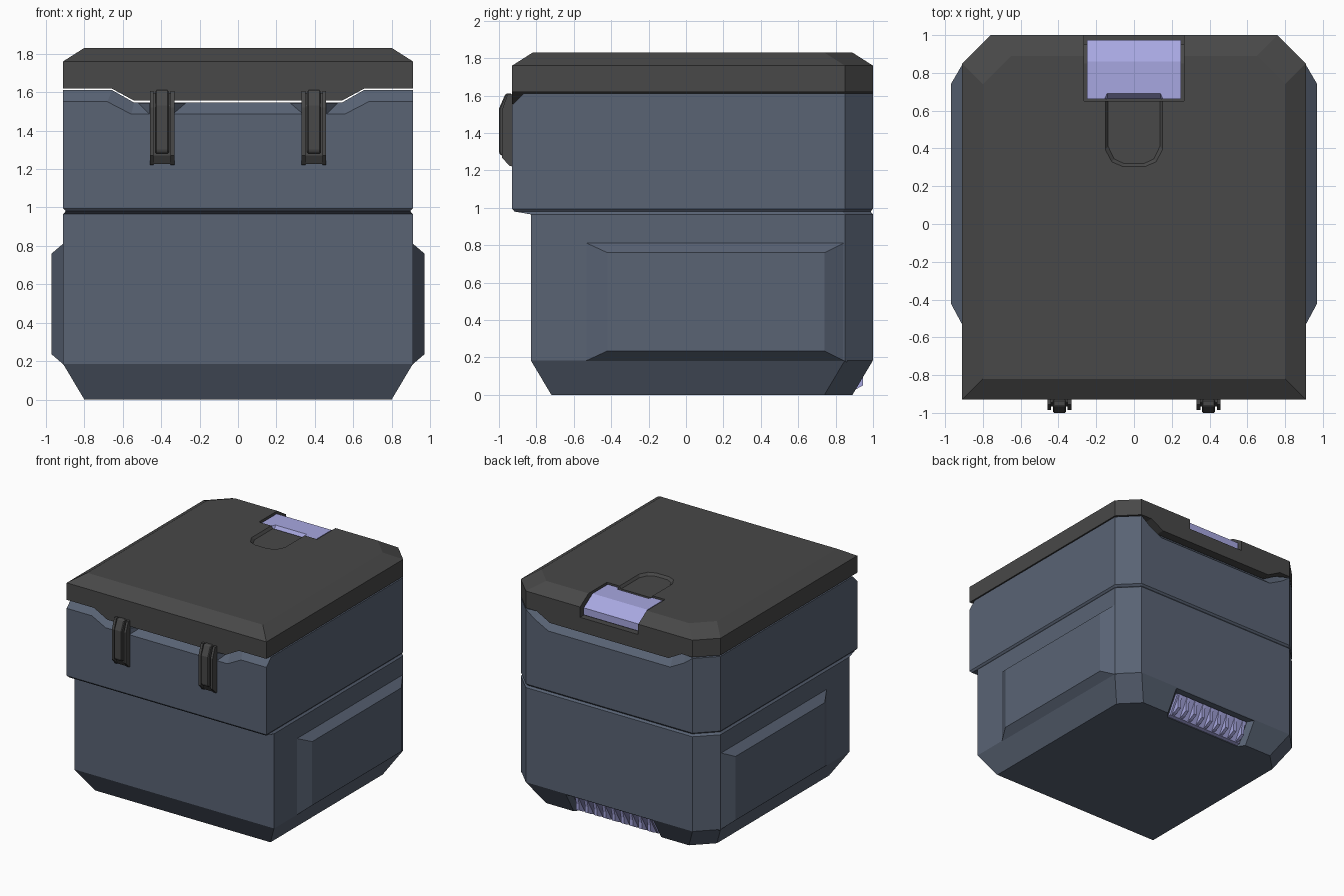
import bpy, bmesh

if "Cube" in bpy.data.objects:
    bpy.data.objects.remove(bpy.data.objects["Cube"])

# ---------- helpers ----------
def material(name, rgb):
    m = bpy.data.materials.new(name)
    m.diffuse_color = (*rgb, 1)
    m.use_nodes = True
    m.node_tree.nodes["Principled BSDF"].inputs["Base Color"].default_value = m.diffuse_color
    return m

SLATE = material("slate", (0.10, 0.125, 0.175))
DARK = material("charcoal", (0.065, 0.065, 0.065))
LILAC = material("lilac", (0.39, 0.39, 0.75))

BANDS = [(0, 1, 11, 12, 13), (1, 2, 10, 11), (2, 3, 9, 10), (3, 4, 8, 9), (4, 5, 6, 7, 8)]

def loft(name, rings, mat=None, bands=None, mirror=False, bevel=0):
    """Skin between equal-length rings of 3D points and cap both ends."""
    bm, seen = bmesh.new(), {}

    def face(points):
        vs = []
        for p in points:
            k = tuple(round(c, 4) for c in p)
            if k not in seen:
                seen[k] = bm.verts.new(k)
            if seen[k] not in vs:
                vs.append(seen[k])
        if len(vs) > 2:
            bm.faces.new(vs)

    n = len(rings[0])
    for a, b in zip(rings, rings[1:]):
        for i in range(n):
            j = (i + 1) % n
            face([a[i], a[j], b[j], b[i]])
    for ring in (rings[0], rings[-1]):
        for idx in bands or [range(n)]:
            face([ring[i] for i in idx])
    bmesh.ops.recalc_face_normals(bm, faces=bm.faces)
    me = bpy.data.meshes.new(name)
    bm.to_mesh(me)
    bm.free()
    ob = bpy.data.objects.new(name, me)
    bpy.context.collection.objects.link(ob)
    if mat:
        me.materials.append(mat)
    if bevel:
        m = ob.modifiers.new("bevel", "BEVEL")
        m.width, m.segments = bevel, 1
    if mirror:
        ob.modifiers.new("mirror", "MIRROR")
    return ob

def prism(name, yz, x0, x1, mat=None, **kw):
    """Extrude a y-z profile along x."""
    return loft(name, [[(x, y, z) for y, z in yz] for x in (x0, x1)], mat, **kw)

def cut(target, cutter):
    cutter.hide_render = True
    m = target.modifiers.new("cut", "BOOLEAN")
    m.operation, m.solver, m.object = "DIFFERENCE", "EXACT", cutter
    bpy.context.view_layer.objects.active = target
    bpy.ops.object.modifier_apply(modifier=m.name)
    bpy.data.objects.remove(cutter)

def outline(w, y0, y1, z, a=0.66, b=0.54, drop=0.0):
    """Plan outline with clipped back corners; the middle of front and back can dip."""
    c = 0.15
    front = [(-w, y0), (-a, y0), (-b, y0), (b, y0), (a, y0), (w, y0)]
    back = [(w, y1 - c), (w - c, y1), (a, y1), (b, y1), (-b, y1), (-a, y1), (c - w, y1), (-w, y1 - c)]
    return [(x, y, z - (drop if abs(x) == b else 0)) for x, y in front + back]

# ---------- body ----------
rim_low = outline(0.91, -0.93, 1.0, 1.55, 0.68, 0.555, 0.065)
rim_top = outline(0.91, -0.87, 0.94, 1.61, 0.655, 0.54, 0.065)
for i in (6, 7, 12, 13):          # clipped back corners stay full height
    rim_low[i] = rim_top[i] = (*rim_low[i][:2], 1.61)
body = loft("body", [
    outline(0.80, -0.72, 0.89, 0, 0.6, 0.5),
    outline(0.91, -0.83, 1.0, 0.185),
    outline(0.91, -0.83, 1.0, 0.965),
    outline(0.897, -0.917, 0.987, 0.98),
    outline(0.91, -0.93, 1.0, 0.995),
    rim_low, rim_top], SLATE, BANDS)

# vent recess in the lower back slope
cut(body, loft("vent_cutter", [
    [(x * s, y, z) for x, y, z in ((-1, y0, -0.01), (1, y0, -0.01), (1, y1, 0.178), (-1, y1, 0.178))]
    for s, y0, y1 in ((0.36, 0.83, 0.94), (0.43, 0.93, 1.04))]))

# raised side panels
loft("side_panels", [
    [(0.90, -0.55, 0.175), (0.90, 0.86, 0.175), (0.90, 0.86, 0.82), (0.90, -0.55, 0.82)],
    [(0.97, -0.42, 0.235), (0.97, 0.74, 0.235), (0.97, 0.74, 0.76), (0.97, -0.42, 0.76)]],
    SLATE, mirror=True)

# vent fins
fin = prism("vent_fins", [(0.835, 0.005), (0.90, 0.025), (0.945, 0.05), (0.945, 0.10),
                          (0.96, 0.165), (0.93, 0.165)], -0.34, -0.312, LILAC)
arr = fin.modifiers.new("array", "ARRAY")
arr.use_relative_offset, arr.use_constant_offset = False, True
arr.constant_offset_displace, arr.count = (0.0815, 0, 0), 9
prism("vent_backing", [(0.84, 0.004), (0.868, 0.01), (0.958, 0.165), (0.93, 0.165)], -0.355, 0.355, LILAC)

# ---------- lid ----------
lid = loft("lid", [
    outline(0.91, -0.93, 1.0, 1.62, drop=0.065),
    outline(0.91, -0.93, 1.0, 1.76),
    outline(0.80, -0.82, 0.89, 1.83, 0.6, 0.5)], DARK, BANDS)

# thumb recess, then handle recess
half = [(0.06, 0.30), (0.12, 0.325), (0.155, 0.39), (0.155, 0.70)]
plan = half + [(-x, y) for x, y in reversed(half)]
cut(lid, loft("thumb_cutter", [
    [(x, y, 1.835) for x, y in plan],
    [(x * 0.88, y + 0.02, 1.81) for x, y in plan]]))
cut(lid, prism("handle_cutter", [(0.65, 1.9), (0.65, 1.775), (0.85, 1.775), (0.95, 1.72),
                                 (0.95, 1.675), (1.1, 1.675), (1.1, 1.9)], -0.265, 0.265))

# lilac handle with a finger notch
handle = prism("lid_handle", [(0.662, 1.77), (0.662, 1.822), (0.86, 1.822), (0.975, 1.748),
                              (0.975, 1.69), (0.94, 1.69), (0.94, 1.71), (0.84, 1.77)], -0.25, 0.25, LILAC)
cut(handle, loft("notch_cutter", [
    [(-0.165, 0.64, 1.83), (0.165, 0.64, 1.83), (0.14, 0.697, 1.83), (-0.14, 0.697, 1.83)],
    [(-0.165, 0.64, 1.785), (0.165, 0.64, 1.785), (0.14, 0.665, 1.785), (-0.14, 0.665, 1.785)]]))

# ---------- front latches (mirrored) ----------
X = 0.395
for side in (-1, 1):
    prism("latch_rail_inner" if side < 0 else "latch_rail_outer",
          [(-0.925, 1.22), (-0.945, 1.225), (-0.985, 1.27), (-0.985, 1.52), (-0.955, 1.605), (-0.925, 1.605)],
          X + side * 0.044, X + side * 0.064, DARK, mirror=True)
prism("latch_base", [(-0.925, 1.225), (-0.94, 1.225), (-0.965, 1.27), (-0.965, 1.52),
                     (-0.945, 1.595), (-0.925, 1.595)], X - 0.045, X + 0.045, DARK, mirror=True)
prism("latch_arm", [(-0.93, 1.28), (-0.99, 1.28), (-1.0, 1.295), (-1.0, 1.53),
                    (-0.965, 1.61), (-0.93, 1.61)], X - 0.035, X + 0.035, DARK, mirror=True, bevel=0.006)
# pads that fill the rim slope behind the latches
loft("latch_pads", [
    [(X - 0.065, -0.93, 1.485), (X + 0.065, -0.93, 1.485), (X + 0.065, -0.93, 1.543), (X - 0.065, -0.93, 1.543)],
    [(X - 0.065, -0.92, 1.48), (X + 0.065, -0.92, 1.48), (X + 0.125, -0.87, 1.543), (X - 0.125, -0.87, 1.543)]],
    SLATE, mirror=True)
